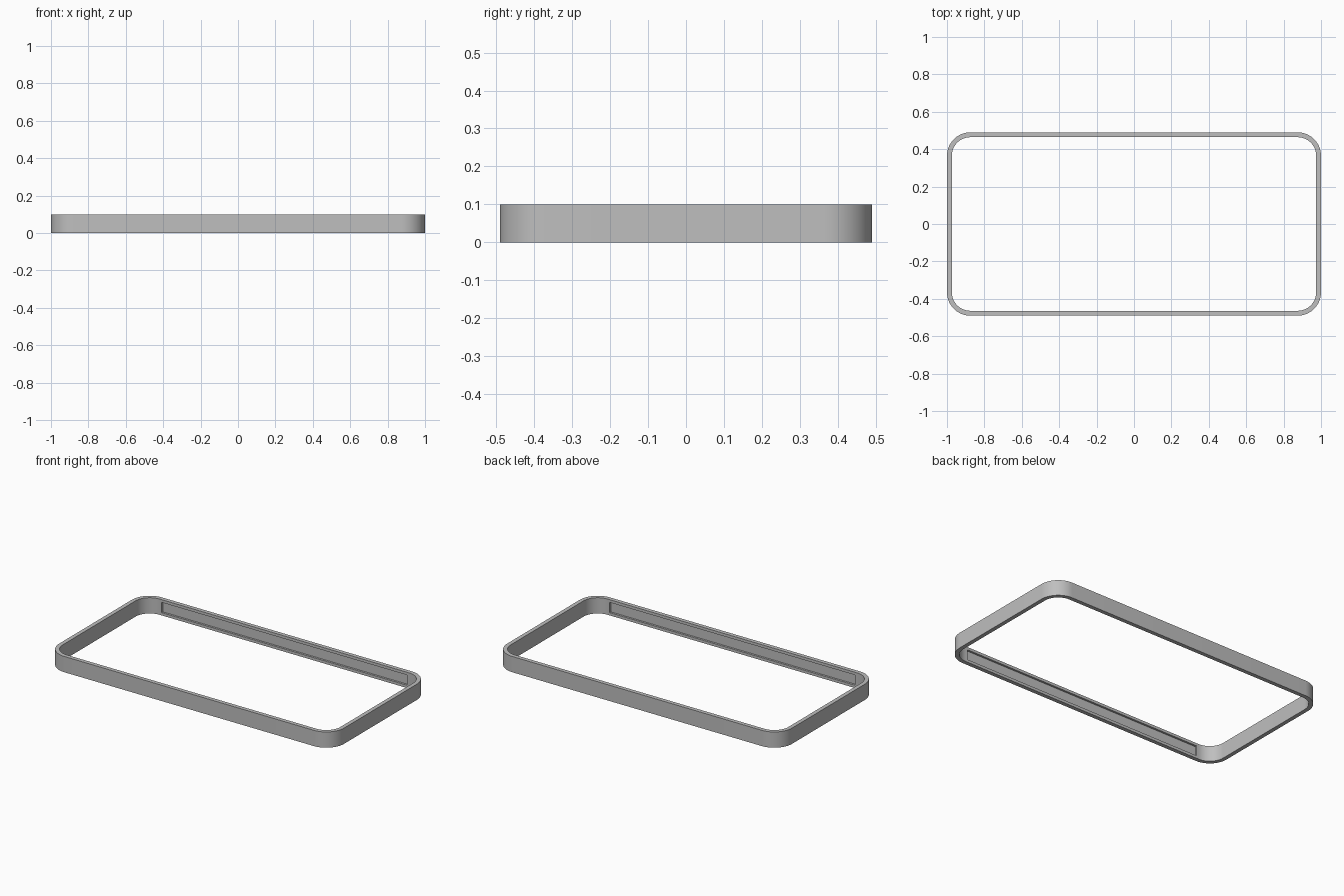
import bpy, bmesh, math
from mathutils import Vector

cube = bpy.data.objects.get("Cube")
if cube:
    bpy.data.objects.remove(cube, do_unlink=True)

HALF_X, HALF_Y, HEIGHT = 1.0, 0.49, 0.1
WALL, RADIUS, STEPS = 0.026, 0.125, 16
SLOT_END, SLOT_MARGIN, SLOT_DEPTH = 0.86, 0.025, 0.0125

grey = bpy.data.materials.new("plain grey")
grey.use_nodes = True
colour = (0.52, 0.52, 0.52, 1)
grey.diffuse_color = colour
grey.node_tree.nodes["Principled BSDF"].inputs["Base Color"].default_value = colour


def rounded_outline(radius):
    """Counter-clockwise rounded rectangle sharing the frame's corner centres."""
    cx, cy = HALF_X - RADIUS, HALF_Y - RADIUS
    points = []
    for corner, (sx, sy) in enumerate([(1, 1), (-1, 1), (-1, -1), (1, -1)]):
        for i in range(STEPS + 1):
            a = (corner + i / STEPS) * math.pi / 2
            points.append((sx * cx + radius * math.cos(a), sy * cy + radius * math.sin(a)))
    return points


# Frame walls: four outlines joined into a closed ring
bm = bmesh.new()
outer, inner = rounded_outline(RADIUS), rounded_outline(RADIUS - WALL)
rings = [[bm.verts.new((x, y, z)) for x, y in outline]
         for outline, z in [(outer, 0), (outer, HEIGHT), (inner, HEIGHT), (inner, 0)]]
count = len(outer)
for k in range(4):
    low, high = rings[k], rings[(k + 1) % 4]
    for i in range(count):
        j = (i + 1) % count
        bm.faces.new((low[i], low[j], high[j], high[i]))
bm.normal_update()

# Long grooves recessed in the inner faces of the front and back walls
long_walls = [f for f in bm.faces
              if f.calc_area() > 0.1 and abs(f.normal.y) > 0.9
              and f.normal.y * f.calc_center_median().y < 0]
for face in long_walls:
    bmesh.ops.inset_region(bm, faces=[face], thickness=SLOT_MARGIN)
    for v in face.verts:
        v.co.x = math.copysign(SLOT_END, v.co.x)
    inward = Vector(face.normal)
    new = bmesh.ops.extrude_discrete_faces(bm, faces=[face])["faces"]
    for v in new[0].verts:
        v.co -= inward * SLOT_DEPTH

bmesh.ops.recalc_face_normals(bm, faces=bm.faces)
mesh = bpy.data.meshes.new("grooved_frame")
bm.to_mesh(mesh)
bm.free()
mesh.materials.append(grey)

frame = bpy.data.objects.new("grooved_frame", mesh)
bpy.context.collection.objects.link(frame)
bpy.context.view_layer.objects.active = frame
frame.select_set(True)
bpy.ops.object.shade_smooth_by_angle(angle=math.radians(30))
